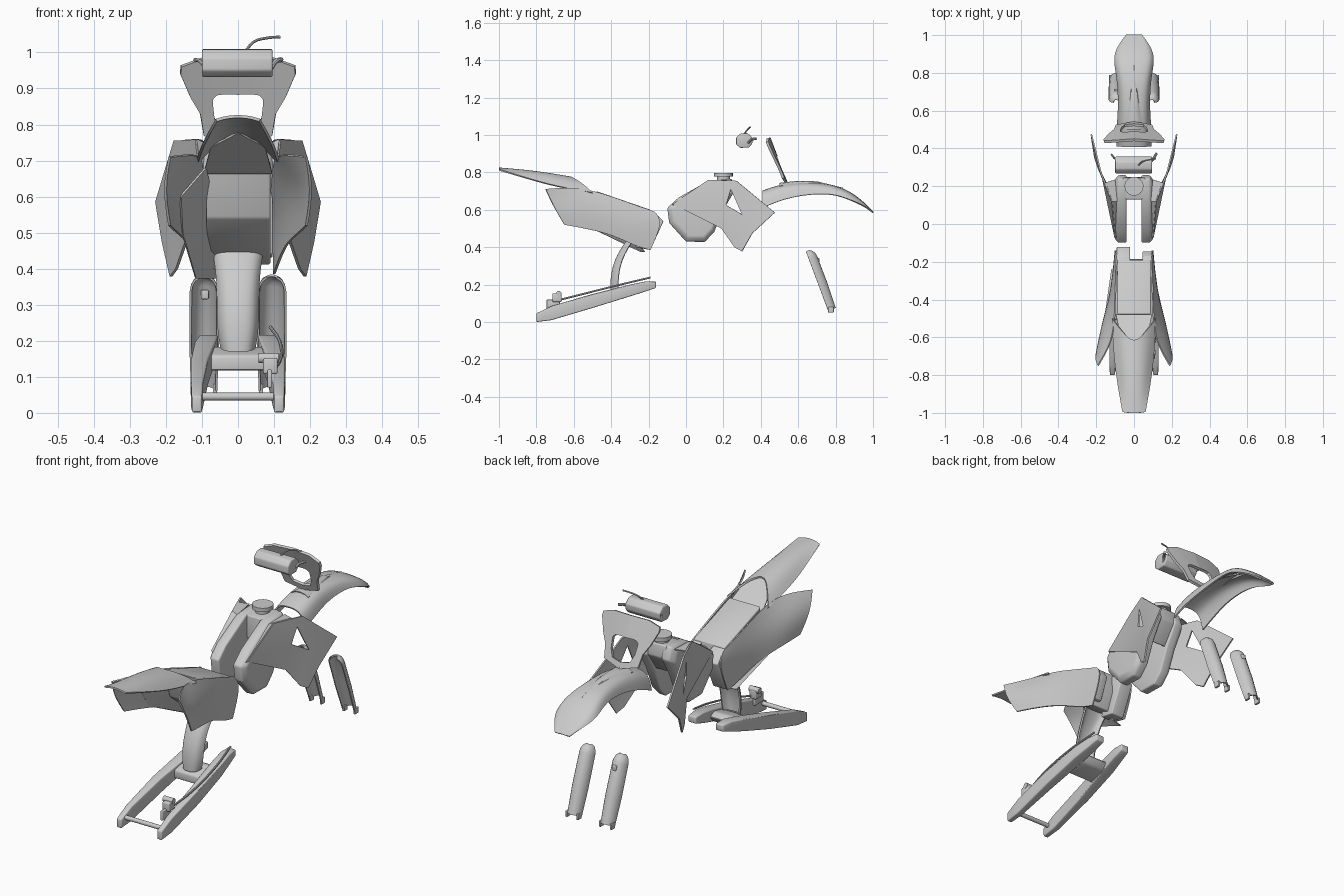
import bpy, bmesh, math
from mathutils import Vector

if "Cube" in bpy.data.objects:
    bpy.data.objects.remove(bpy.data.objects["Cube"])


def make(name, verts, faces, mirror=False, thick=0, sub=0, bevel=0):
    me = bpy.data.meshes.new(name)
    me.from_pydata([Vector(v) for v in verts], [], faces)
    bm = bmesh.new()
    bm.from_mesh(me)
    bmesh.ops.remove_doubles(bm, verts=bm.verts, dist=1e-5)
    bmesh.ops.recalc_face_normals(bm, faces=bm.faces)
    bm.to_mesh(me)
    bm.free()
    ob = bpy.data.objects.new(name, me)
    bpy.context.collection.objects.link(ob)
    if sub:
        m = ob.modifiers.new("sub", 'SUBSURF')
        m.levels = m.render_levels = sub
        m.boundary_smooth = 'PRESERVE_CORNERS'
    if thick:
        m = ob.modifiers.new("thick", 'SOLIDIFY')
        m.thickness, m.offset = thick, 0
    if bevel:
        m = ob.modifiers.new("bevel", 'BEVEL')
        m.width, m.segments, m.limit_method = bevel, 3, 'ANGLE'
    if mirror:
        ob.modifiers.new("mirror", 'MIRROR')
    return ob


def loft(name, rows, closed=False, **kw):
    n = len(rows[0])
    verts = [p for r in rows for p in r]
    faces = []
    for i in range(len(rows) - 1):
        for j in range(n if closed else n - 1):
            k = (j + 1) % n
            faces.append((i*n + j, i*n + k, i*n + n + k, i*n + n + j))
    if closed:
        faces += [tuple(range(n)), tuple(range(len(verts) - n, len(verts)))]
    return make(name, verts, faces, **kw)


def sym(half):
    # full cross-section from a half running centre -> edge
    return [(-x, y, z) for x, y, z in reversed(half[1:])] + list(half)


def prism(name, pts, x0, x1, **kw):
    return loft(name, [[(x, y, z) for y, z in pts] for x in (x0, x1)], closed=True, **kw)


def box(name, c, s, **kw):
    (x, y, z), (a, b, d) = c, s
    pts = [(y - b/2, z - d/2), (y + b/2, z - d/2), (y + b/2, z + d/2), (y - b/2, z + d/2)]
    return prism(name, pts, x - a/2, x + a/2, **kw)


def cyl(name, c, r, depth, axis='Z'):
    rot = {'Z': (0, 0, 0), 'X': (0, math.pi/2, 0)}[axis]
    bpy.ops.mesh.primitive_cylinder_add(vertices=24, radius=r, depth=depth, location=c, rotation=rot)
    bpy.context.object.name = name


def hose(name, pts, r):
    cu = bpy.data.curves.new(name, 'CURVE')
    cu.dimensions, cu.bevel_depth, cu.bevel_resolution = '3D', r, 2
    cu.use_fill_caps = True
    sp = cu.splines.new('BEZIER')
    sp.bezier_points.add(len(pts) - 1)
    for b, p in zip(sp.bezier_points, pts):
        b.co = p
        b.handle_left_type = b.handle_right_type = 'AUTO'
    bpy.context.collection.objects.link(bpy.data.objects.new(name, cu))


# front fender: y, centre z, half width, edge z
ff = [(1, .588, .04, .585), (.96, .63, .072, .617), (.885, .693, .112, .65), (.78, .737, .086, .69),
      (.62, .747, .078, .68), (.5, .733, .09, .65), (.41, .70, .09, .61)]
loft("front_fender", [sym([(0, y, z), (w*.5, y, z - .004), (w*.85, y, z*.7 + e*.3), (w, y, e)])
                      for y, z, w, e in ff], sub=2, thick=.008)
loft("front_fender_ridge", [sym([(0, y, z), (w*.6, y, z - .004), (w, y, z - .016)]) for y, z, w in
                            [(.84, .716, .003), (.7, .75, .022), (.6, .753, .035), (.5, .742, .048)]], thick=.004)

# rear fender and the surface closing it behind the seat
loft("rear_fender", [sym(r) for r in [
    [(0, -1, .823), (.035, -1, .82), (.06, -.995, .812)],
    [(0, -.85, .812), (.045, -.85, .805), (.085, -.85, .768)],
    [(0, -.72, .795), (.06, -.72, .785), (.105, -.7, .725)],
    [(0, -.64, .785), (.065, -.565, .75), (.115, -.5, .69)]]], sub=2, thick=.008)
make("rear_fender_infill", [(-.095, -.48, .665), (.095, -.48, .665), (.075, -.58, .74), (0, -.66, .778),
                            (-.075, -.58, .74)], [(0, 1, 2, 3, 4)], thick=.006)

# airbox and seat base
prism("airbox", [(-.48, .70), (-.19, .6), (-.185, .5), (-.22, .41), (-.32, .45), (-.43, .54)],
      -.088, .09, bevel=.006)
prism("airbox_left_block", [(-.25, .615), (-.17, .585), (-.12, .54), (-.19, .385), (-.27, .40)],
      -.092, -.02, bevel=.005)
prism("airbox_right_block", [(-.25, .615), (-.17, .585), (-.145, .54), (-.19, .43), (-.27, .44)],
      .045, .096, bevel=.005)
make("airbox_left_inner_panel", [(-.09, -.5, .68), (-.16, -.56, .6), (-.155, -.5, .5), (-.118, -.24, .375),
                                 (-.055, -.22, .375), (-.055, -.34, .53)],
     [(0, 1, 2, 5), (2, 3, 4, 5)], thick=.006)

# side panels
loft("side_panels", [
    [(.09, -.17, .59), (.1, -.12, .54), (.1, -.19, .385)],
    [(.096, -.3, .635), (.115, -.28, .53), (.108, -.27, .405)],
    [(.1, -.48, .7), (.14, -.46, .59), (.132, -.40, .47)],
    [(.112, -.62, .72), (.185, -.6, .62), (.17, -.54, .5)],
    [(.19, -.75, .71), (.207, -.71, .62), (.19, -.65, .52)]], mirror=True, sub=2, thick=.007)

# mud flap
loft("mud_flap", [sym([(0, y, z), (w*.75, y + .004, z), (w, y + .04, z + .01)]) for y, z, w in
                  [(-.27, .51, .085), (-.3, .455, .07), (-.36, .375, .056), (-.393, .29, .055),
                   (-.402, .22, .054), (-.402, .17, .045)]], sub=2, thick=.008)

# swingarm: y, inner x, outer x, bottom z, top z
arm = [(-.8, .1, .128, 0, .046), (-.72, .097, .13, .01, .085), (-.5, .083, .131, .075, .15),
       (-.3, .062, .12, .137, .2), (-.22, .055, .108, .162, .216), (-.16, .055, .1, .182, .216)]
loft("swingarm", [[(a, y, lo), (b, y, lo), (b, y, hi), (a, y, hi)] for y, a, b, lo, hi in arm],
     closed=True, mirror=True, bevel=.006)
prism("swingarm_bridge", [(-.41, .115), (-.31, .135), (-.28, .17), (-.32, .185), (-.41, .16)], -.08, .08, bevel=.01)
cyl("rear_axle", (0, -.765, .045), .011, .22, 'X')

# rear brake
box("brake_caliper", (.09, -.69, .13), (.04, .05, .045), bevel=.006)
box("brake_bracket", (.088, -.71, .095), (.014, .07, .05), bevel=.004)
cyl("caliper_piston", (.085, -.68, .152), .014, .055, 'X')
hose("rear_brake_hose", [(.1, -.67, .12), (.118, -.55, .15), (.115, -.35, .2), (.09, -.19, .238)], .005)

# fuel tank
tank = [(-.1, .61), (-.04, .665), (.12, .755), (.24, .765), (.26, .7), (.2, .6), (.15, .48), (.1, .428),
        (0, .43), (-.09, .53)]
cy, cz = .07, .6
rows = [(.04, 1), (.085, 1), (.104, .85)]
loft("fuel_tank", [[(x, cy + (y - cy)*s, cz + (z - cz)*s) for y, z in tank] for x, s in rows],
     closed=True, mirror=True, bevel=.008)
prism("fuel_tank_bridge", [(.13, .755), (.245, .765), (.25, .7), (.18, .6), (.13, .64)], -.06, .06, bevel=.006)
cyl("fuel_cap_neck", (0, .2, .765), .035, .03)
cyl("fuel_cap", (0, .2, .787), .05, .02)

# radiator shrouds with triangular opening
make("radiator_shrouds", [
    (.10, -.07, .63), (.115, .12, .758), (.175, .27, .755), (.226, .475, .585), (.208, .355, .475),
    (.186, .3, .378), (.17, .26, .4), (.135, .19, .5), (.165, .24, .71), (.15, .215, .625), (.19, .3, .575)],
    [(0, 1, 8, 9), (1, 2, 8), (2, 3, 10, 8), (3, 4, 10), (4, 5, 6, 10), (6, 7, 9, 10), (7, 0, 9)],
    mirror=True, thick=.008)
# inner fold joining each shroud to the tank
make("shroud_top_fold", [(.1, -.07, .63), (.115, .12, .758), (.09, .12, .745), (.09, -.07, .62),
                         (.15, .22, .755), (.1, .235, .755)],
     [(0, 1, 2, 3), (1, 4, 5, 2)], mirror=True, thick=.005)

# front number plate ring
outer = [(0, .985), (.1, .983), (.158, .962), (.16, .94), (.132, .875), (.105, .83), (.095, .77), (0, .745)]
inner = [(0, .885), (.04, .886), (.06, .883), (.07, .872), (.07, .855), (.066, .82), (.05, .785), (0, .775)]


def bow(x, z):
    return (x, .425 + (.985 - z)*.38 + .02*(1 - (x/.16)**2), z)


loft("front_number_plate", [[bow(*o), bow((o[0] + i[0])/2, (o[1] + i[1])/2), bow(*i)]
                            for o, i in zip(outer, inner)], mirror=True, thick=.014)

# handlebar pad with clips and vent hose
prism("handlebar_pad", [(.268, .985), (.29, 1.008), (.328, 1.01), (.357, .985), (.355, .955), (.337, .933),
                        (.29, .931), (.268, .95)], -.1, .096, bevel=.006)
hose("pad_strap_right", [(.09, .33, .955), (.105, .35, .975), (.12, .375, .98)], .007)
hose("pad_strap_left", [(-.09, .34, .955), (-.105, .35, .975), (-.12, .37, .98)], .005)
hose("vent_hose", [(.022, .31, 1.005), (.045, .33, 1.03), (.08, .34, 1.04), (.117, .345, 1.043)], .004)

# fork guards: half pipes with rounded tops
top, low, nrm = Vector((.642, .375)), Vector((.76, .06)), Vector((.937, .35))
rows = []
for t, r in [(0, .014), (.025, .026), (.07, .034), (.12, .037), (.6, .038), (.96, .034), (1, .034)]:
    p = top.lerp(low, t)
    row = []
    for k in range(11):
        a = math.radians(-90 + 18*k)
        q = p + nrm*(r*1.2*math.cos(a))
        row.append((.094 + r*math.sin(a), q.x, q.y))
    rows.append(row)
loft("fork_guards", rows, mirror=True, thick=.006)
box("fork_guard_outer_foot", (.126, .775, .065), (.012, .03, .03), mirror=True, bevel=.003)
box("fork_guard_inner_foot", (.064, .775, .065), (.012, .03, .03), mirror=True, bevel=.003)
box("fork_guard_clip", (-.092, .7, .328), (.022, .03, .026), bevel=.004)

# bake modifiers and curves, then smooth with sharp edges kept
bpy.ops.object.select_all(action='SELECT')
bpy.context.view_layer.objects.active = bpy.data.objects["fuel_cap"]
bpy.ops.object.convert(target='MESH')
bpy.ops.object.shade_smooth_by_angle(angle=math.radians(30))
